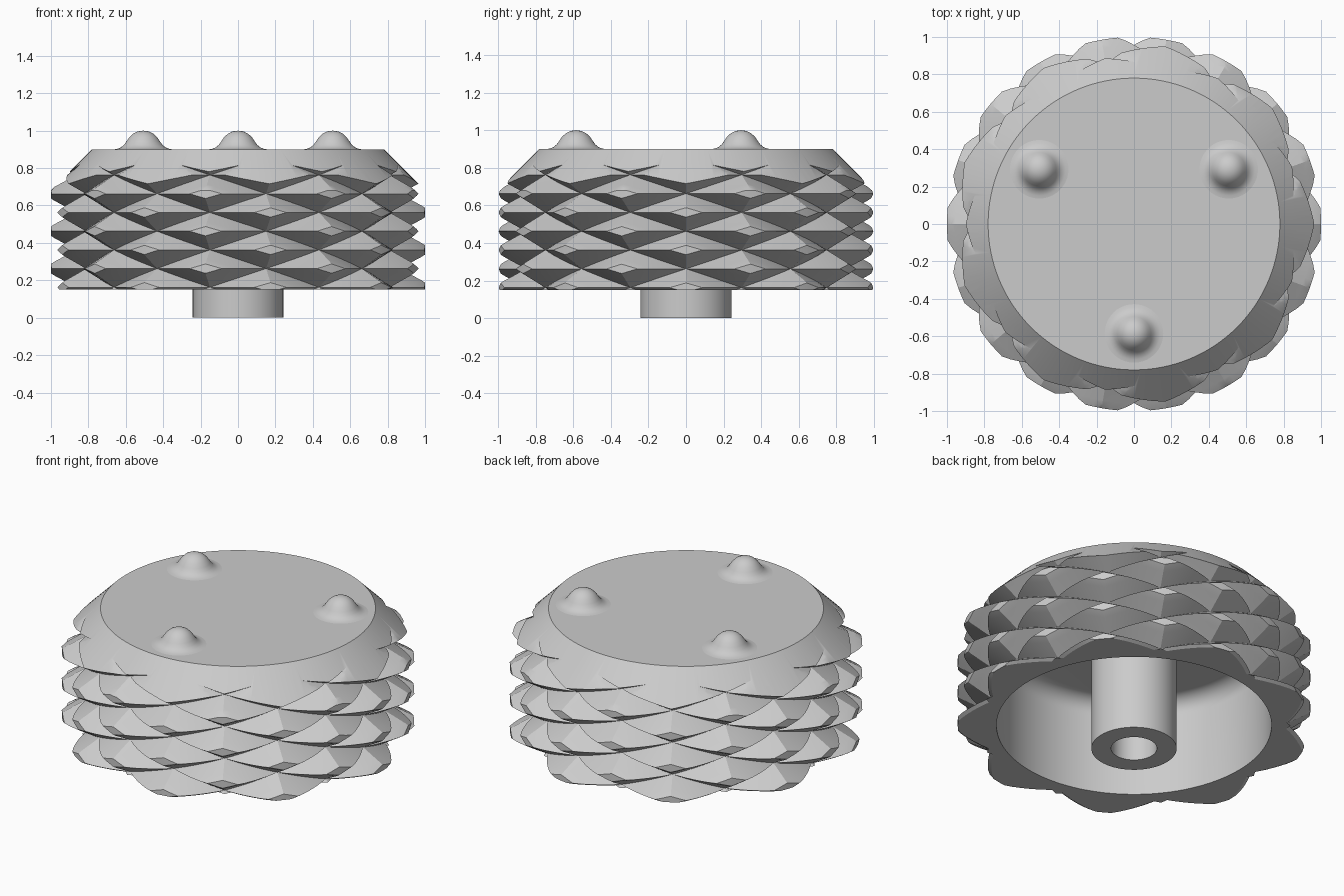
import bpy, bmesh, math

cube = bpy.data.objects.get("Cube")
if cube:
    bpy.data.objects.remove(cube, do_unlink=True)

grey = bpy.data.materials.new("plain grey")
grey.use_nodes = True
GREY = (0.6, 0.6, 0.6, 1)
grey.diffuse_color = GREY
grey.node_tree.nodes["Principled BSDF"].inputs["Base Color"].default_value = GREY


def make_object(name, bm):
    bmesh.ops.recalc_face_normals(bm, faces=bm.faces[:])
    mesh = bpy.data.meshes.new(name)
    bm.to_mesh(mesh)
    bm.free()
    mesh.materials.append(grey)
    obj = bpy.data.objects.new(name, mesh)
    bpy.context.collection.objects.link(obj)
    return obj


def activate(obj):
    bpy.ops.object.select_all(action="DESELECT")
    obj.select_set(True)
    bpy.context.view_layer.objects.active = obj


def smooth(obj, degrees):
    activate(obj)
    bpy.ops.object.shade_smooth_by_angle(angle=math.radians(degrees))


def lathe(name, profile, steps):
    """Turn an (r, z) profile around the z axis."""
    bm = bmesh.new()
    verts = [bm.verts.new((r, 0, z)) for r, z in profile]
    edges = [bm.edges.new(pair) for pair in zip(verts, verts[1:])]
    bmesh.ops.spin(bm, geom=verts + edges, cent=(0, 0, 0), axis=(0, 0, 1),
                   angle=math.tau, steps=steps, use_duplicate=False)
    bmesh.ops.remove_doubles(bm, verts=bm.verts[:], dist=1e-5)
    return make_object(name, bm)


# Diamond knurling: two opposed twisted stars, the lower radius wins
LOBES, N = 9, 8
COLS, ROWS = LOBES * 2 * N, 64
BOTTOM, STEP = 0.15, 0.0125
TIP, VALLEY = 1.05, 0.865


def offset(k):
    k %= 2 * N
    return min(k, 2 * N - k)


def radius(u, v):
    depth = max(offset(u + v), offset(u - v)) / N
    return min(1.0, TIP - (TIP - VALLEY) * depth)


def knurled_body():
    bm = bmesh.new()
    grid = []
    for i in range(ROWS + 1):
        ring = []
        for j in range(COLS):
            a, r = math.tau * j / COLS, radius(j, i - 1)
            ring.append(bm.verts.new((r * math.cos(a), r * math.sin(a), BOTTOM + i * STEP)))
        grid.append(ring)
    for i in range(ROWS):
        for j in range(COLS):
            k, v = (j + 1) % COLS, i - 1
            a, b, c, d = grid[i][j], grid[i][k], grid[i + 1][k], grid[i + 1][j]
            # Split each cell along the facet it lies in
            if offset(j + v + 1) >= offset(j - v):
                bm.faces.new((a, b, d))
                bm.faces.new((b, c, d))
            else:
                bm.faces.new((a, b, c))
                bm.faces.new((a, c, d))
    bm.faces.new(grid[0])
    bm.faces.new(grid[-1])
    return make_object("knurled_knob", bm)


# Envelope giving the top chamfer, flat top and rounded hollow underneath
RIM, TOP, CEILING, FILLET = 0.78, 0.9, 0.745, 0.1
hollow = [(0, CEILING)]
for s in range(9):
    t = math.pi / 2 * (1 - s / 8)
    hollow.append((RIM - FILLET + FILLET * math.cos(t),
                   CEILING - FILLET + FILLET * math.sin(t)))
envelope = lathe("envelope_helper", hollow + [
    (RIM, 0.1), (1.2, 0.1), (1.2, RIM + TOP - 1.2), (RIM, TOP), (0, TOP)], 128)
envelope.hide_render = True

knob = knurled_body()
cut = knob.modifiers.new("shape", "BOOLEAN")
cut.operation = "INTERSECT"
cut.solver = "EXACT"
cut.object = envelope
activate(knob)
bpy.ops.object.modifier_apply(modifier=cut.name)
bpy.data.objects.remove(envelope, do_unlink=True)
smooth(knob, 25)

# Central shaft socket
post = lathe("shaft_post", [(0.242, CEILING + 0.02), (0.242, 0), (0.13, 0),
                            (0.13, 0.6), (0, 0.6)], 64)
smooth(post, 30)

# Three flared domes on the top
DOME = [(0, 1.0), (0.03, 0.996), (0.055, 0.983), (0.075, 0.964), (0.09, 0.942),
        (0.103, 0.924), (0.12, 0.91), (0.14, 0.902), (0.165, 0.899)]
for name, degrees in (("front_bump", 270), ("left_bump", 30), ("right_bump", 150)):
    bump = lathe(name, DOME, 40)
    a = math.radians(degrees)
    bump.location = (0.585 * math.cos(a), 0.585 * math.sin(a), 0)
    smooth(bump, 60)
